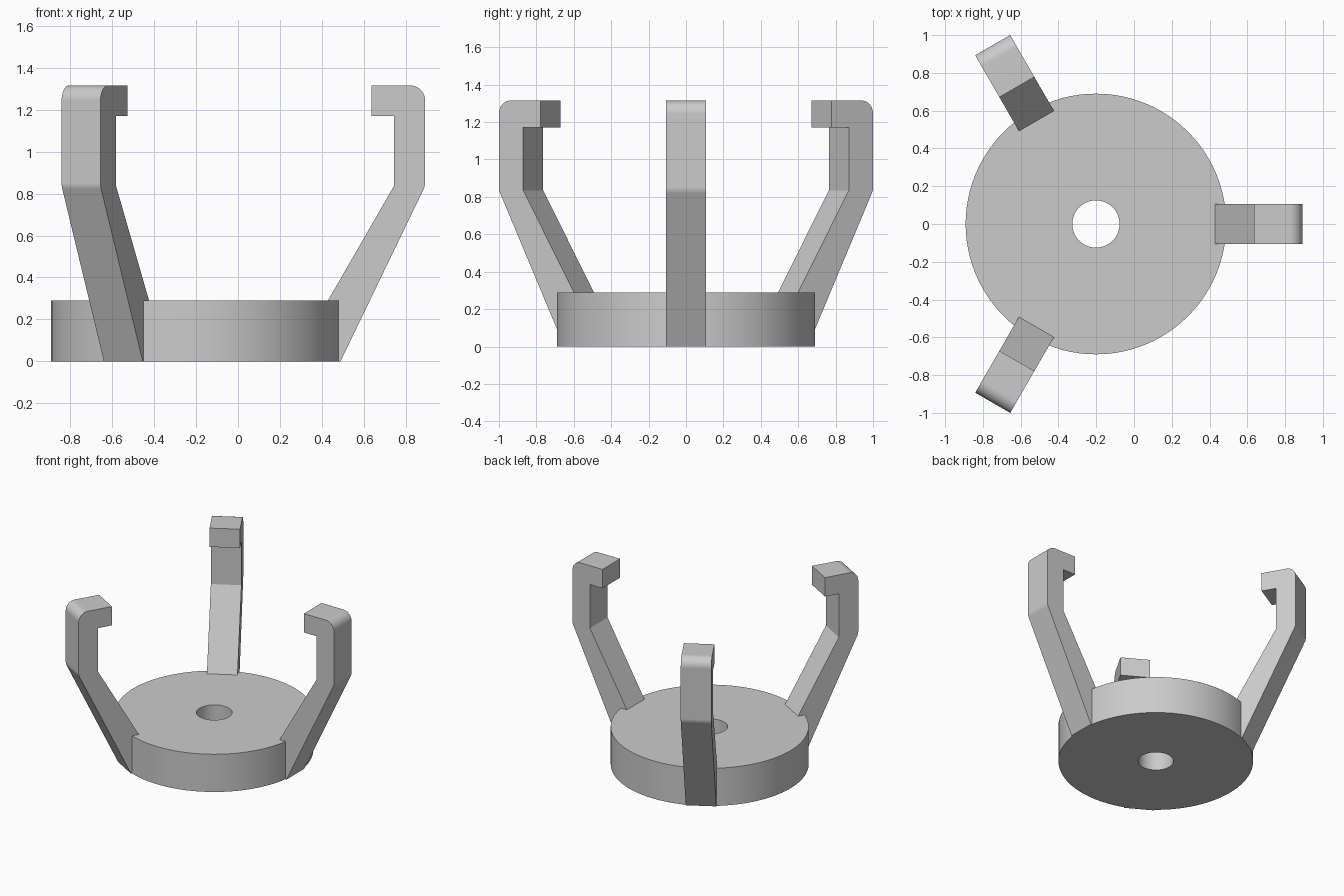
import bpy, bmesh, math
from mathutils import Vector, Matrix

if "Cube" in bpy.data.objects:
    bpy.data.objects.remove(bpy.data.objects["Cube"])

CX = -0.2015          # hub centre on x
R, BORE, H = 0.69, 0.125, 0.29
WIDTH = 0.214         # arm thickness

grey = bpy.data.materials.new("light grey")
grey.diffuse_color = (0.6, 0.6, 0.6, 1)
grey.use_nodes = True
grey.node_tree.nodes["Principled BSDF"].inputs["Base Color"].default_value = grey.diffuse_color


def fillet(prev, corner, nxt, radius, steps):
    """Points of a tangent arc that rounds a profile corner."""
    p, c, n = Vector(prev), Vector(corner), Vector(nxt)
    u, v = (p - c).normalized(), (n - c).normalized()
    half = math.acos(u.dot(v)) / 2
    centre = c + (u + v).normalized() * (radius / math.sin(half))
    a = c + u * (radius / math.tan(half)) - centre
    b = c + v * (radius / math.tan(half)) - centre
    start = math.atan2(a.y, a.x)
    sweep = math.atan2(a.x * b.y - a.y * b.x, a.dot(b))
    return [(centre.x + radius * math.cos(start + sweep * i / steps),
             centre.y + radius * math.sin(start + sweep * i / steps))
            for i in range(steps + 1)]


def make_object(name, bm):
    bmesh.ops.recalc_face_normals(bm, faces=bm.faces)
    mesh = bpy.data.meshes.new(name)
    bm.to_mesh(mesh)
    bm.free()
    mesh.materials.append(grey)
    obj = bpy.data.objects.new(name, mesh)
    bpy.context.collection.objects.link(obj)
    return obj


# Hub: thick disc with a central bore
def make_hub():
    bm = bmesh.new()
    n = 96
    rings = [[bm.verts.new((CX + r * math.cos(2 * math.pi * i / n),
                            r * math.sin(2 * math.pi * i / n), z)) for i in range(n)]
             for r, z in ((R, 0), (R, H), (BORE, H), (BORE, 0))]
    for k in range(4):
        a, b = rings[k], rings[(k + 1) % 4]
        for i in range(n):
            j = (i + 1) % n
            bm.faces.new((a[i], a[j], b[j], b[i]))
    return make_object("hub_disc", bm)


# Arm: hooked side profile (radius, height) extruded across its width
def make_arm(name, angle):
    foot, bend, top, tip = (R, 0), (1.093, 0.835), (1.093, 1.315), (0.837, 1.315)
    profile = [foot]
    profile += fillet(foot, bend, top, 0.07, 4)
    profile += fillet(bend, top, tip, 0.07, 10)
    profile += [tip, (0.837, 1.17), (0.944, 1.17), (0.944, 0.835), (0.463, 0)]
    bm = bmesh.new()
    face = bm.faces.new([bm.verts.new((r, -WIDTH / 2, z)) for r, z in profile])
    ext = bmesh.ops.extrude_face_region(bm, geom=[face])
    moved = [g for g in ext["geom"] if isinstance(g, bmesh.types.BMVert)]
    bmesh.ops.translate(bm, verts=moved, vec=(0, WIDTH, 0))
    bm.transform(Matrix.Translation((CX, 0, 0)) @ Matrix.Rotation(angle, 4, 'Z'))
    return make_object(name, bm)


hub = make_hub()
arms = [make_arm(f"arm_{i + 1}", i * 2 * math.pi / 3) for i in range(3)]

# Fuse the arms into the hub
bpy.context.view_layer.objects.active = hub
hub.select_set(True)
for arm in arms:
    mod = hub.modifiers.new("fuse", 'BOOLEAN')
    mod.operation, mod.solver, mod.object = 'UNION', 'EXACT', arm
    bpy.ops.object.modifier_apply(modifier=mod.name)
for arm in arms:
    bpy.data.objects.remove(arm, do_unlink=True)
hub.name = "three_arm_holder"

# Smooth curved walls and fillets, keep the bends crisp
bpy.ops.object.shade_smooth_by_angle(angle=math.radians(20))
weighted = hub.modifiers.new("weighted_normals", 'WEIGHTED_NORMAL')
weighted.keep_sharp = True
